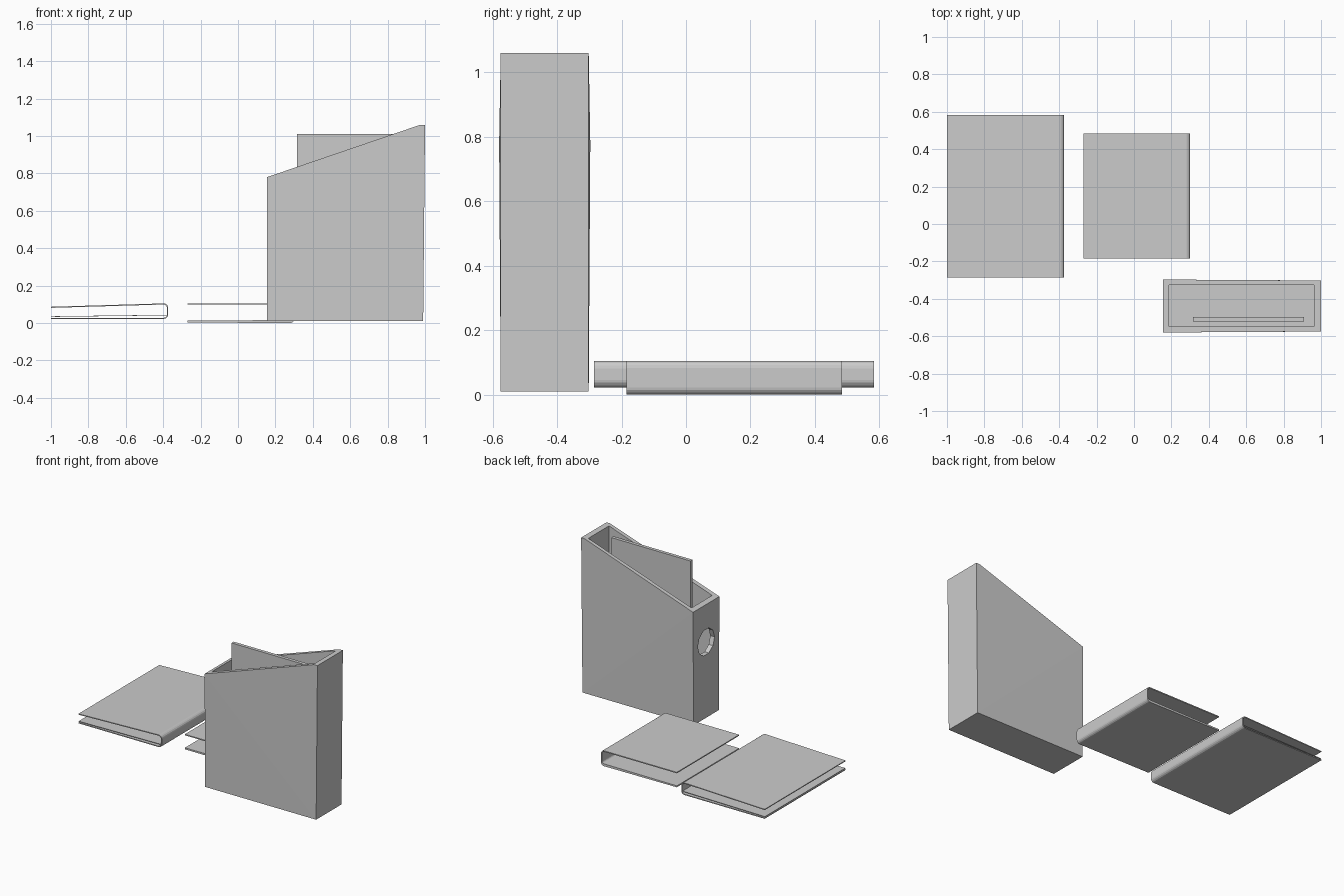
import bpy, bmesh, math
from mathutils import Vector

if "Cube" in bpy.data.objects:
    bpy.data.objects.remove(bpy.data.objects["Cube"])


def mesh_object(name, verts, faces):
    me = bpy.data.meshes.new(name)
    me.from_pydata(verts, [], faces)
    bm = bmesh.new()
    bm.from_mesh(me)
    bmesh.ops.recalc_face_normals(bm, faces=bm.faces)
    bm.to_mesh(me)
    bm.free()
    ob = bpy.data.objects.new(name, me)
    bpy.context.collection.objects.link(ob)
    return ob


def block(name, lo, hi):
    v = [(x, y, z) for x in (lo[0], hi[0]) for y in (lo[1], hi[1]) for z in (lo[2], hi[2])]
    f = [(0, 1, 3, 2), (4, 6, 7, 5), (0, 4, 5, 1), (2, 3, 7, 6), (0, 2, 6, 4), (1, 5, 7, 3)]
    return mesh_object(name, v, f)


def ribbon(name, outer, inner, y0, y1):
    # Quad strip between two xz outlines, extruded along y
    n = len(outer)
    verts = [(x, y, z) for y in (y0, y1) for line in (outer, inner) for x, z in line]
    faces = []
    for i in range(n - 1):
        a, b = i, n + i
        c, d = 2 * n + i, 3 * n + i
        faces += [(a, a + 1, b + 1, b), (c, d, d + 1, c + 1),
                  (a, c, c + 1, a + 1), (b, b + 1, d + 1, d)]
    for i in (0, n - 1):
        faces.append((i, n + i, 3 * n + i, 2 * n + i))
    return mesh_object(name, verts, faces)


def fold_line(x0, x1, zb, zt, zt_open, r, zb_open):
    # Open U outline: bottom cover, rounded spine on the right, top cover
    pts = [(x0, zb_open)]
    for cz, start in ((zb + r, -90), (zt - r, 0)):
        for k in range(5):
            a = math.radians(start + 22.5 * k)
            pts.append((x1 - r + r * math.cos(a), cz + r * math.sin(a)))
    return pts + [(x0, zt_open)]


def cut(target, cutter):
    m = target.modifiers.new("cut", 'BOOLEAN')
    m.operation = 'DIFFERENCE'
    m.solver = 'EXACT'
    m.object = cutter
    bpy.context.view_layer.objects.active = target
    bpy.ops.object.modifier_apply(modifier=m.name)
    bpy.data.objects.remove(cutter)


# Large folder with a loose sheet
ribbon("large_folder",
       fold_line(-1.0, -0.373, 0.022, 0.105, 0.087, 0.024, 0.022),
       fold_line(-1.0, -0.380, 0.028, 0.099, 0.081, 0.018, 0.028),
       -0.285, 0.583)
ribbon("folder_sheet", [(-1.0, 0.036), (-0.381, 0.044)],
       [(-1.0, 0.033), (-0.381, 0.041)], -0.283, 0.581)

# Small folder with a thicker lower cover
ribbon("small_folder",
       fold_line(-0.27, 0.30, 0.0, 0.105, 0.105, 0.022, 0.003),
       fold_line(-0.27, 0.293, 0.016, 0.098, 0.098, 0.014, 0.013),
       -0.185, 0.484)

# Upright file box, sloping top, slightly bulging at the low front edge
profile = [(0.155, 0.01, 0.0), (0.99, 0.01, 0.0), (1.0, 1.06, 0.0),
           (0.975, 1.06, 0.0), (0.155, 0.78, 0.005)]
n = len(profile)
verts = [(x, -0.575 - b, z) for x, z, b in profile] + [(x, -0.302 + b, z) for x, z, b in profile]
tris = [(0, 1, 4), (1, 3, 4), (1, 2, 3)]
faces = tris + [tuple(n + i for i in t) for t in tris]
faces += [(i, (i + 1) % n, n + (i + 1) % n, n + i) for i in range(n)]
box = mesh_object("file_box", verts, faces)
cut(box, block("cavity_cutter", (0.187, -0.548, 0.04), (0.963, -0.326, 1.3)))

# Finger hole in the low end
bpy.ops.mesh.primitive_cylinder_add(vertices=10, radius=0.09, depth=0.2,
                                    location=(0.155, -0.438, 0.525),
                                    rotation=(0, math.pi / 2, 0))
cut(box, bpy.context.object)

# Paper stack standing in the box
block("paper_stack", (0.315, -0.52, 0.04), (0.91, -0.497, 1.01))
